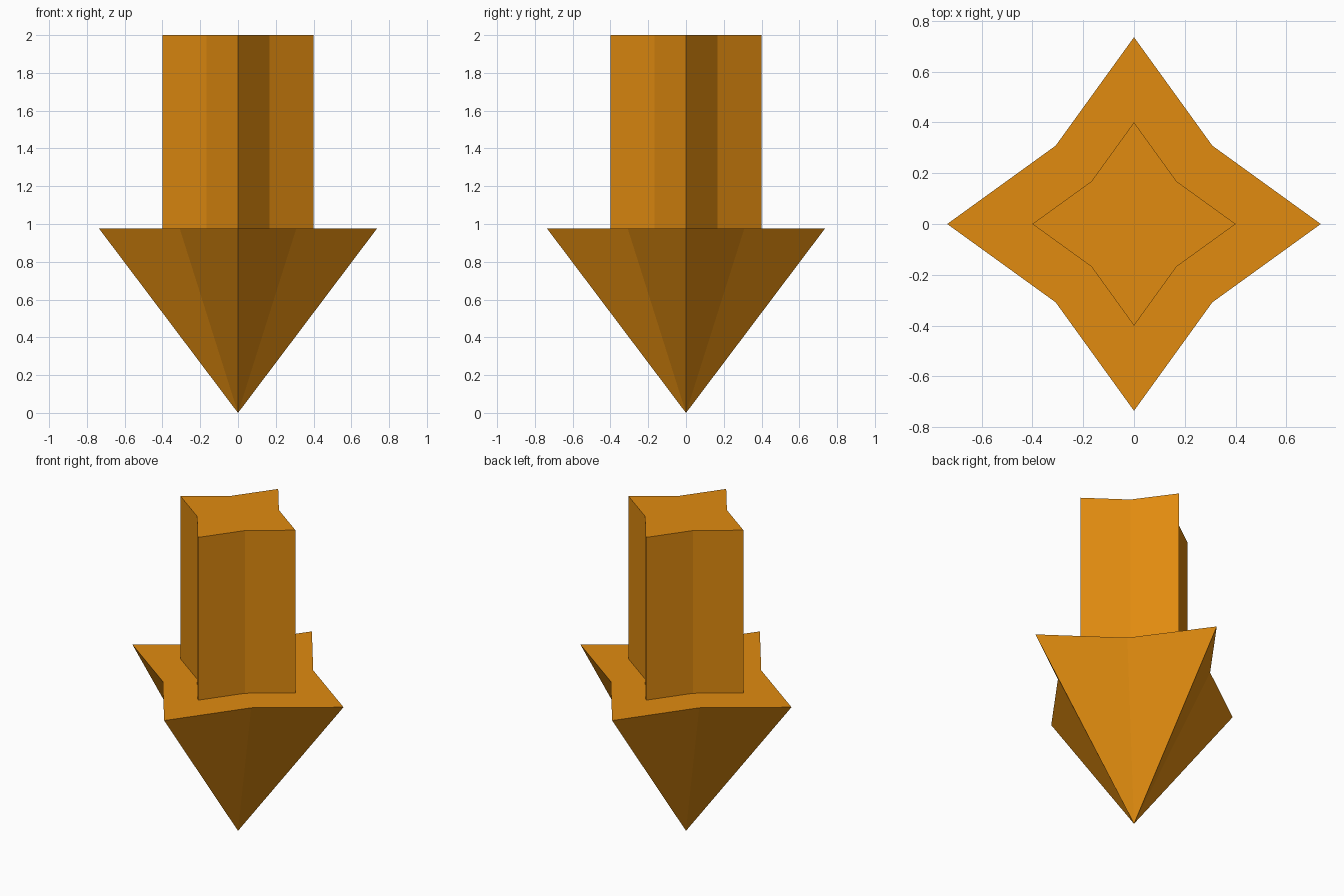
import bpy
import bmesh
from math import cos, sin, pi

if "Cube" in bpy.data.objects:
    bpy.data.objects.remove(bpy.data.objects["Cube"], do_unlink=True)

HEIGHT = 2.0
SHOULDER = 0.975      # where the shaft meets the head
HEAD_RADIUS = 0.735
SHAFT_RADIUS = 0.40
NOTCH = 0.593         # notch radius relative to point radius

amber = bpy.data.materials.new("amber")
amber.use_nodes = True
colour = (0.75, 0.26, 0.005, 1.0)
amber.diffuse_color = colour
amber.node_tree.nodes["Principled BSDF"].inputs["Base Color"].default_value = colour


def star_ring(bm, radius, z):
    """Four-pointed star outline, points on the x and y axes."""
    ring = []
    for i in range(8):
        r = radius * (NOTCH if i % 2 else 1.0)
        a = i * pi / 4
        ring.append(bm.verts.new((r * cos(a), r * sin(a), z)))
    return ring


def finish(bm, name):
    bmesh.ops.recalc_face_normals(bm, faces=bm.faces)
    mesh = bpy.data.meshes.new(name)
    bm.to_mesh(mesh)
    bm.free()
    mesh.materials.append(amber)
    obj = bpy.data.objects.new(name, mesh)
    bpy.context.collection.objects.link(obj)
    return obj


# Arrow head: star-based pyramid pointing down
bm = bmesh.new()
rim = star_ring(bm, HEAD_RADIUS, SHOULDER)
tip = bm.verts.new((0, 0, 0))
bm.faces.new(rim)
for i in range(8):
    bm.faces.new((rim[i], tip, rim[(i + 1) % 8]))
finish(bm, "arrow_head")

# Shaft: star prism, open where it rests on the head
bm = bmesh.new()
low = star_ring(bm, SHAFT_RADIUS, SHOULDER)
high = star_ring(bm, SHAFT_RADIUS, HEIGHT)
bm.faces.new(high)
for i in range(8):
    j = (i + 1) % 8
    bm.faces.new((low[i], low[j], high[j], high[i]))
finish(bm, "arrow_shaft")
